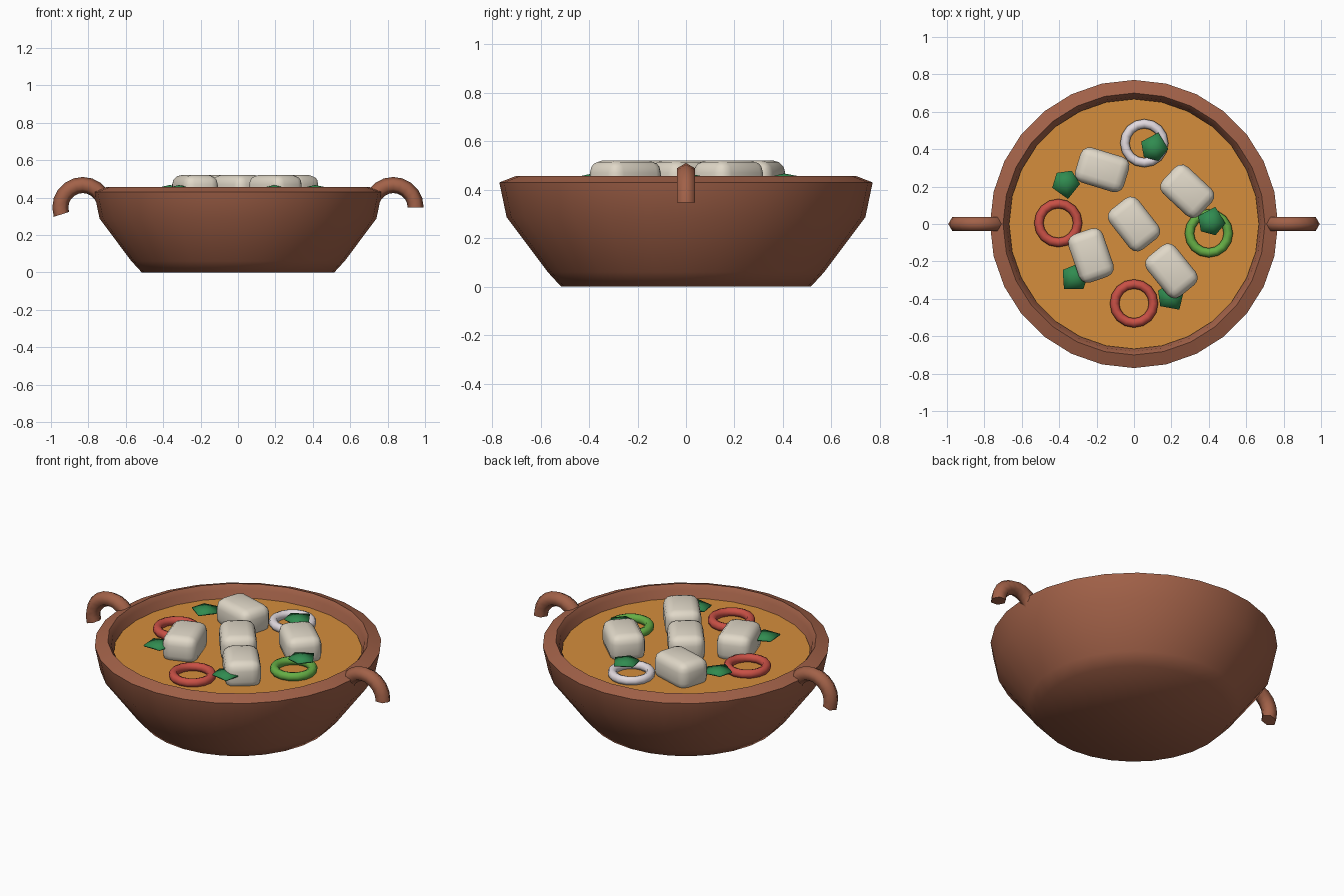
import bpy, bmesh, math
from mathutils import Vector

if "Cube" in bpy.data.objects:
    bpy.data.objects.remove(bpy.data.objects["Cube"])


def material(name, rgb):
    m = bpy.data.materials.new(name)
    m.diffuse_color = (*rgb, 1)
    m.use_nodes = True
    m.node_tree.nodes["Principled BSDF"].inputs["Base Color"].default_value = m.diffuse_color
    return m


CLAY = material("clay", (0.36, 0.12, 0.065))
BROTH = material("broth", (0.66, 0.27, 0.045))
TOFU = material("cream", (0.75, 0.69, 0.58))
RED = material("red", (0.58, 0.08, 0.06))
GREEN = material("green", (0.13, 0.42, 0.06))
WHITE = material("pale_onion", (0.76, 0.70, 0.74))
LEAF = material("leaf_green", (0.03, 0.26, 0.08))


def finish(name, bm, mat, angle=50):
    bmesh.ops.recalc_face_normals(bm, faces=bm.faces)
    me = bpy.data.meshes.new(name)
    bm.to_mesh(me)
    bm.free()
    ob = bpy.data.objects.new(name, me)
    bpy.context.collection.objects.link(ob)
    me.materials.append(mat)
    bpy.ops.object.select_all(action='DESELECT')
    ob.select_set(True)
    bpy.context.view_layer.objects.active = ob
    bpy.ops.object.shade_smooth_by_angle(angle=math.radians(angle))
    return ob


def lathe(name, profile, segments, mat):
    """Revolve (radius, z) points around z and cap both ends."""
    bm = bmesh.new()
    rings = []
    for r, z in profile:
        rings.append([bm.verts.new((r * math.cos(2 * math.pi * i / segments),
                                    r * math.sin(2 * math.pi * i / segments), z))
                      for i in range(segments)])
    for a, b in zip(rings, rings[1:]):
        for i in range(segments):
            j = (i + 1) % segments
            bm.faces.new((a[i], a[j], b[j], b[i]))
    bm.faces.new(rings[0][::-1])
    bm.faces.new(rings[-1])
    return finish(name, bm, mat)


def torus_arc(name, major, minor, sides, start, end, steps, to_world, mat):
    """Tube along an arc; to_world maps (u, v, w) to a position."""
    bm = bmesh.new()
    closed = abs(end - start - 360) < 1e-6
    rings = []
    for k in range(steps if closed else steps + 1):
        a = math.radians(start + (end - start) * k / steps)
        ring = []
        for s in range(sides):
            b = 2 * math.pi * s / sides
            r = major + minor * math.cos(b)
            ring.append(bm.verts.new(to_world(r * math.cos(a), r * math.sin(a),
                                              minor * math.sin(b))))
        rings.append(ring)
    pairs = list(zip(rings, rings[1:]))
    if closed:
        pairs.append((rings[-1], rings[0]))
    else:
        bm.faces.new(rings[0])
        bm.faces.new(rings[-1])
    for p, q in pairs:
        for s in range(sides):
            t = (s + 1) % sides
            bm.faces.new((p[s], p[t], q[t], q[s]))
    return finish(name, bm, mat, 62)


# Clay bowl with thick rim and hollow inside, and the broth surface
lathe("bowl", [(0.515, 0), (0.57, 0.06), (0.74, 0.287), (0.77, 0.43), (0.70, 0.457),
               (0.68, 0.43), (0.66, 0.33), (0.50, 0.10), (0.45, 0.07)], 28, CLAY)
lathe("soup", [(0.655, 0.345), (0.668, 0.385)], 28, BROTH)

# Hooked handles, the left one turned a little further down
for side, start, end in (("right", 0, 180), ("left", 18, 198)):
    cx = 0.83 if side == "right" else -0.83
    torus_arc("handle_" + side, 0.12, 0.043, 6, start, end, 10,
              lambda u, v, w, cx=cx: (cx + u, w, 0.347 + v), CLAY)

# Rounded chunks
for i, (x, y, rot) in enumerate([(0, 0, -52), (-0.17, 0.29, -17), (0.285, 0.175, -43),
                                 (-0.23, -0.168, -71), (0.2, -0.25, -51)]):
    bm = bmesh.new()
    bmesh.ops.create_cube(bm, size=1)
    bmesh.ops.scale(bm, vec=(0.272, 0.195, 0.16), verts=bm.verts)
    bmesh.ops.bevel(bm, geom=bm.edges[:], offset=0.05, segments=3, profile=0.5,
                    affect='EDGES')
    ob = finish(f"chunk_{i + 1}", bm, TOFU)
    ob.location = (x, y, 0.44)
    ob.rotation_euler.z = math.radians(rot)

# Sliced vegetable rings
for name, x, y, mat in [("pepper_ring_left", -0.405, 0.005, RED),
                        ("pepper_ring_front", 0, -0.425, RED),
                        ("pepper_ring_right", 0.4, -0.05, GREEN),
                        ("onion_ring", 0.055, 0.432, WHITE)]:
    torus_arc(name, 0.104, 0.025, 8, 0, 360, 16,
              lambda u, v, w, x=x, y=y: (x + u, y + v, 0.405 + w), mat)

# Herb leaves: thin pentagons with a raised middle
for i, (x, y, tip) in enumerate([(-0.365, 0.22, -82), (0.107, 0.405, 75), (0.412, 0.008, 75),
                                 (-0.315, -0.285, 227), (0.195, -0.385, -57)]):
    bm = bmesh.new()
    mid = bm.verts.new((0, 0, 0.012))
    rim = []
    for r, a in [(0.087, 0), (0.077, 78), (0.072, 146), (0.072, 214), (0.077, 282)]:
        t = math.radians(a + tip)
        rim.append(bm.verts.new((r * math.cos(t), r * math.sin(t), -0.004)))
    for k in range(5):
        bm.faces.new((mid, rim[k], rim[(k + 1) % 5]))
    ob = finish(f"leaf_{i + 1}", bm, LEAF, 30)
    ob.location = (x, y, 0.455)
    mod = ob.modifiers.new("thickness", 'SOLIDIFY')
    mod.thickness = 0.008
